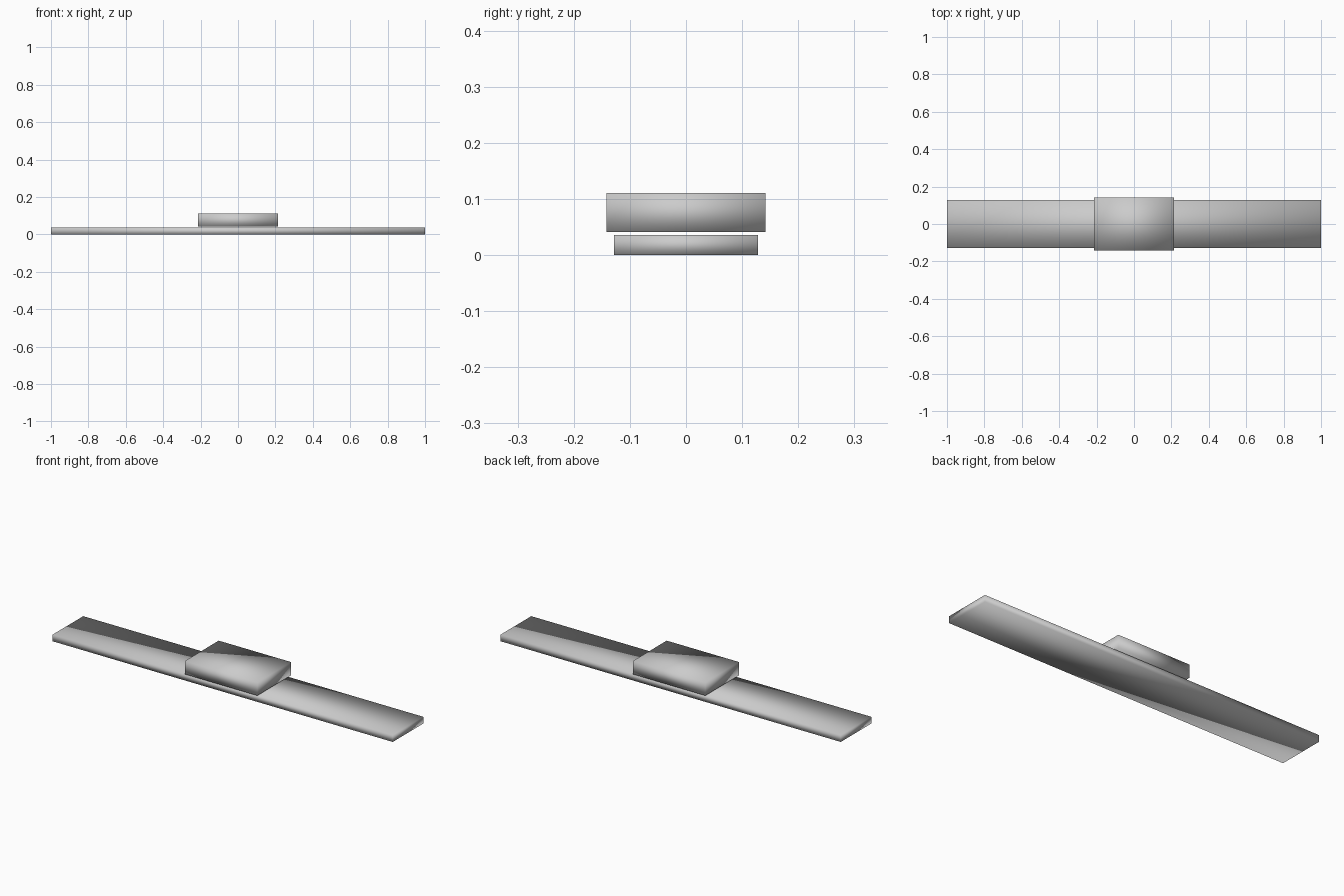
import bpy

cube = bpy.data.objects.get("Cube")
if cube:
    bpy.data.objects.remove(cube, do_unlink=True)

GREY = (0.6, 0.6, 0.6, 1.0)
grey = bpy.data.materials.new("light_grey")
grey.use_nodes = True
grey.diffuse_color = GREY
grey.node_tree.nodes["Principled BSDF"].inputs["Base Color"].default_value = GREY


def soft_box(name, size, bottom):
    """Six-faced box with fully smoothed normals, resting at a given height."""
    bpy.ops.mesh.primitive_cube_add(size=1, location=(0, 0, bottom + size[2] / 2))
    box = bpy.context.object
    box.name = name
    box.scale = size
    bpy.ops.object.transform_apply(location=False, rotation=False, scale=True)
    bpy.ops.object.shade_smooth()
    box.data.materials.append(grey)
    return box


# Long flat bar
soft_box("long_bar", (2.0, 0.256, 0.036), 0.0)

# Raised centre block, just clear of the bar
soft_box("centre_block", (0.426, 0.284, 0.07), 0.041)
